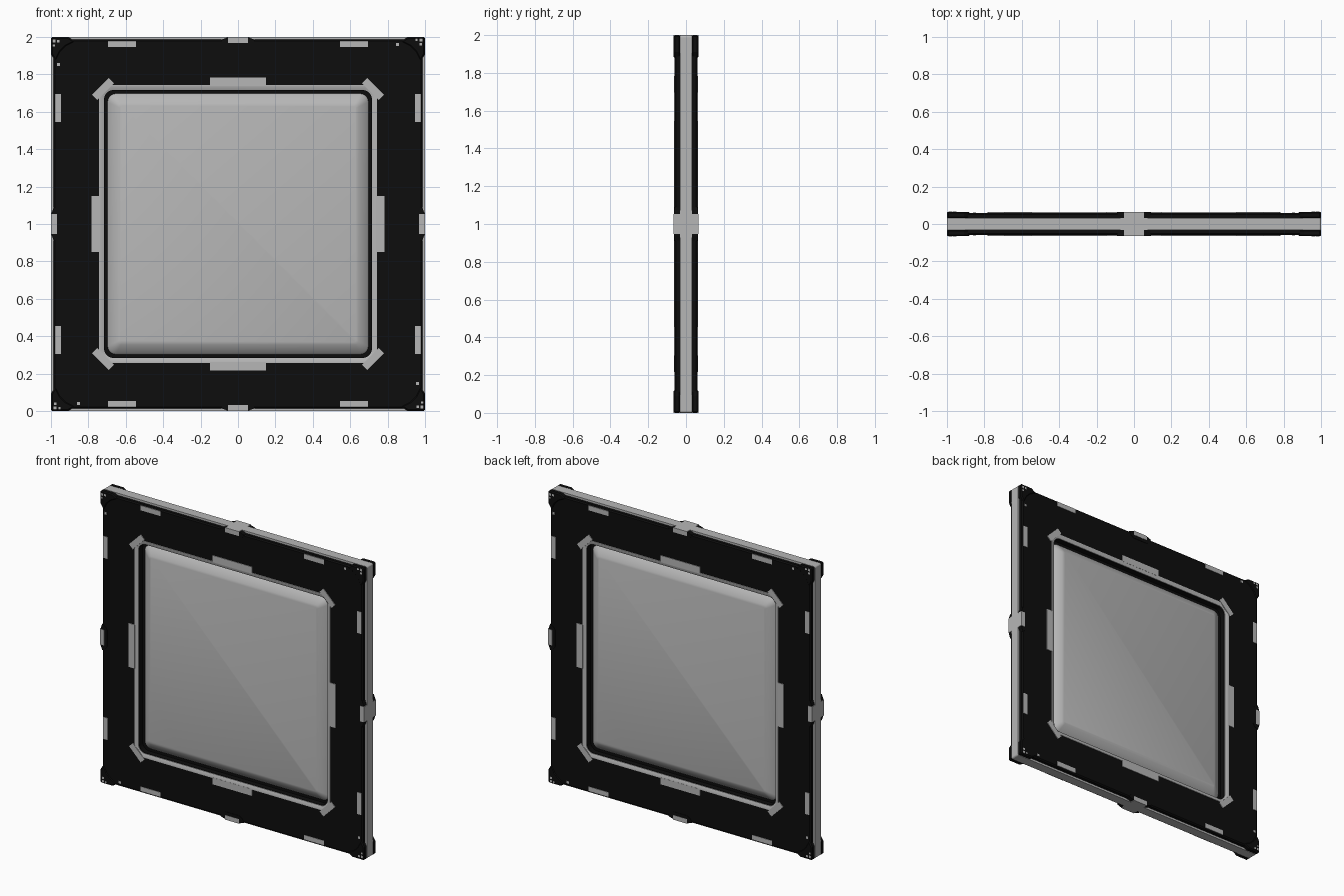
import bpy, bmesh, math
from mathutils import Vector

if "Cube" in bpy.data.objects:
    bpy.data.objects.remove(bpy.data.objects["Cube"])


def material(name, rgb):
    m = bpy.data.materials.new(name)
    m.diffuse_color = (*rgb, 1)
    m.use_nodes = True
    m.node_tree.nodes["Principled BSDF"].inputs["Base Color"].default_value = m.diffuse_color
    return m


GREY = material("light grey", (0.47, 0.47, 0.47))
BLACK = material("black", (0.004, 0.004, 0.004))


def finish(bm, name, mat, smooth=False):
    bmesh.ops.recalc_face_normals(bm, faces=bm.faces)
    me = bpy.data.meshes.new(name)
    bm.to_mesh(me)
    bm.free()
    me.materials.append(mat)
    ob = bpy.data.objects.new(name, me)
    ob.location.z = 1
    bpy.context.collection.objects.link(ob)
    if smooth:
        bpy.ops.object.select_all(action='DESELECT')
        ob.select_set(True)
        bpy.context.view_layer.objects.active = ob
        bpy.ops.object.shade_smooth_by_angle(angle=math.radians(28))
    return ob


def rounded_square(half, radius, steps=6):
    pts = []
    for k in range(4):
        for i in range(steps + 1):
            a = math.pi / 2 * (k + i / steps)
            cx = (half - radius) * (1 if k in (0, 3) else -1)
            cz = (half - radius) * (1 if k < 2 else -1)
            pts.append((cx + radius * math.cos(a), cz + radius * math.sin(a)))
    return pts


def loft(name, mat, profile, s, closed=True, smooth=False):
    """Sweep a (half size, height, corner radius) profile round a square."""
    bm = bmesh.new()
    rings = [[bm.verts.new((s * x, -s * y, z)) for x, z in rounded_square(h, r)]
             for h, y, r in profile]
    n = len(rings[0])
    pairs = list(zip(rings, rings[1:]))
    if closed:
        pairs.append((rings[-1], rings[0]))
    else:
        bm.faces.new(rings[0])
        bm.faces.new(rings[-1])
    for a, b in pairs:
        for i in range(n):
            j = (i + 1) % n
            bm.faces.new((a[i], a[j], b[j], b[i]))
    return finish(bm, name, mat, smooth)


def plates(name, mat, polys, y0, y1, s, bevel=0):
    """Extruded outlines repeated on all four sides."""
    bm = bmesh.new()
    for poly in polys:
        for k in range(4):
            c, d = round(math.cos(k * math.pi / 2)), round(math.sin(k * math.pi / 2))
            pts = [(c * x - d * z, d * x + c * z) for x, z in poly]
            lo = [bm.verts.new((s * x, -s * y0, z)) for x, z in pts]
            hi = [bm.verts.new((s * x, -s * y1, z)) for x, z in pts]
            bm.faces.new(lo)
            bm.faces.new(hi)
            for i in range(len(pts)):
                j = (i + 1) % len(pts)
                bm.faces.new((lo[i], lo[j], hi[j], hi[i]))
    ob = finish(bm, name, mat)
    if bevel:
        mod = ob.modifiers.new("edge", 'BEVEL')
        mod.width = bevel
        mod.segments = 1
        mod.limit_method = 'ANGLE'
        mod.angle_limit = math.radians(60)


def rect(x0, x1, z0, z1):
    return [(x0, z0), (x1, z0), (x1, z1), (x0, z1)]


def diagonal(cx, cz, length, width):
    u, v = Vector((1, 1)).normalized(), Vector((-1, 1)).normalized()
    return [tuple(Vector((cx, cz)) + u * a * length / 2 + v * b * width / 2)
            for a, b in ((-1, -1), (1, -1), (1, 1), (-1, 1))]


# Grey core showing round the outer edge
loft("edge_band", GREY, [(1, -.033, .012), (1, .033, .012),
                         (.76, .033, .05), (.76, -.033, .05)], 1)

for s, side in ((1, "front"), (-1, "back")):
    # Black frame with chamfered outer edge and inner groove
    loft(side + "_frame", BLACK, [
        (.986, .02, .012), (.986, .052, .012), (.978, .060, .012), (.742, .060, .06),
        (.714, .050, .05), (.714, .012, .05), (.68, .012, .04), (.68, .002, .04),
        (.97, .002, .012)], s)
    # Grey rim round the opening
    loft(side + "_rim", GREY, [
        (.744, .058, .062), (.742, .063, .062), (.735, .063, .058),
        (.716, .055, .05), (.716, .045, .05), (.740, .045, .06)], s, smooth=True)
    # Raised centre panel with sloping border
    loft(side + "_panel", GREY, [
        (.697, 0, .045), (.697, .012, .045), (.69, .022, .042),
        (.645, .048, .018), (.632, .052, .012)], s, closed=False, smooth=True)
    # Black lugs at mid-sides, with grey clips
    plates(side + "_lugs", BLACK, [[(-.09, .985), (-.075, .96), (-.055, .947), (.055, .947),
                                    (.075, .96), (.09, .985), (.06, .996), (-.06, .996)]],
           .03, .063, s)
    plates(side + "_clips", GREY, [rect(-.053, .053, .969, 1)], .03, .065, s)
    # Black corner caps
    cap = [(-1, 1), (-1, .91), (-.985, .885), (-.975, .87), (-.95, .92),
           (-.92, .95), (-.87, .975), (-.885, .985), (-.91, 1)]
    plates(side + "_corner_caps", BLACK, [cap], .03, .065, s, bevel=.007)
    # Small grey pins on and beside the caps
    pins = [(-.985, .978, .008), (-.962, .978, .007), (-.985, .955, .006)]
    plates(side + "_cap_pins", GREY, [rect(x - r, x + r, z - r, z + r) for x, z, r in pins],
           .06, .0655, s)
    plates(side + "_frame_pins", GREY, [rect(-.968, -.952, .845, .862)], .058, .062, s)
    # Grey marker plates along the outer edge and round the opening
    plates(side + "_edge_markers", GREY, [rect(-.695, -.545, .946, .979),
                                          rect(.545, .695, .946, .979)], .057, .063, s)
    plates(side + "_opening_markers", GREY, [rect(-.15, .15, .738, .784)], .057, .064, s)
    plates(side + "_corner_markers", GREY, [diagonal(-.722, .722, .125, .04)], .055, .0645, s)
